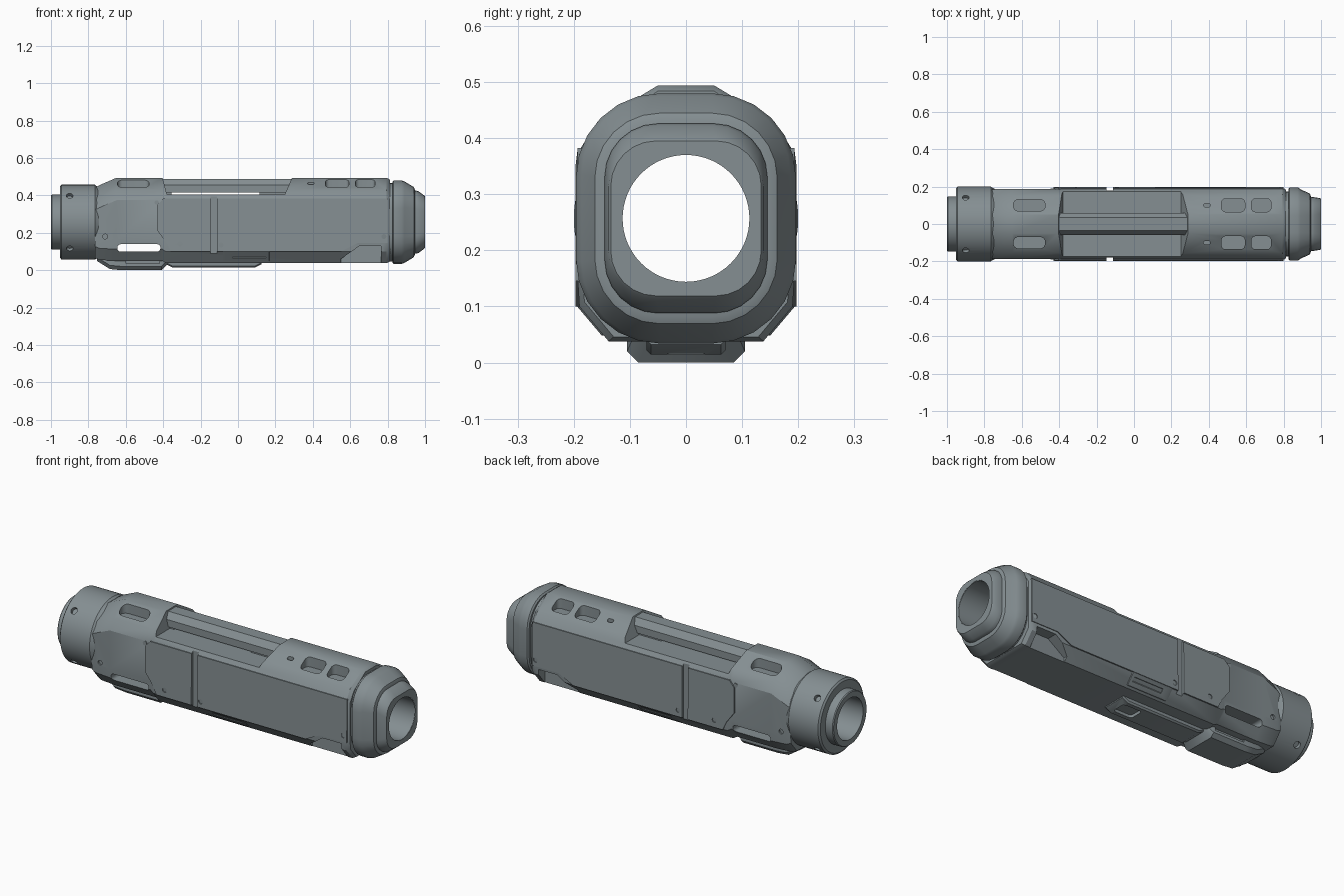
import bpy, bmesh, math

if "Cube" in bpy.data.objects:
    bpy.data.objects.remove(bpy.data.objects["Cube"])

CZ = 0.257  # bore axis height

# dark blue-grey metal
metal = bpy.data.materials.new('dark_metal')
metal.diffuse_color = (0.235, 0.275, 0.29, 1)
metal.use_nodes = True
metal.node_tree.nodes["Principled BSDF"].inputs["Base Color"].default_value = metal.diffuse_color


def loft(name, sections, axis='x'):
    """Skin a closed solid through sections (t, [(u, v), ...]) along an axis."""
    order = {'x': lambda t, u, v: (t, u, v), 'y': lambda t, u, v: (u, t, v),
             'z': lambda t, u, v: (u, v, t)}[axis]
    bm = bmesh.new()
    rings = [[bm.verts.new(order(t, u, v)) for u, v in pts] for t, pts in sections]
    for a, b in zip(rings, rings[1:]):
        n = len(a)
        for i in range(n):
            bm.faces.new((a[i], a[(i + 1) % n], b[(i + 1) % n], b[i]))
    bm.faces.new(rings[0])
    bm.faces.new(rings[-1])
    bmesh.ops.recalc_face_normals(bm, faces=bm.faces)
    me = bpy.data.meshes.new(name)
    bm.to_mesh(me)
    bm.free()
    me.materials.append(metal)
    ob = bpy.data.objects.new(name, me)
    bpy.context.collection.objects.link(ob)
    return ob


def prism(name, pts, a, b, axis):
    return loft(name, [(a, pts), (b, pts)], axis)


def circle(r, n=64, cu=0, cv=CZ):
    return [(cu + r * math.cos(2 * math.pi * i / n), cv + r * math.sin(2 * math.pi * i / n))
            for i in range(n)]


def rrect(cu, cv, w, h, r, n=6):
    pts = []
    for k, (su, sv) in enumerate([(1, 1), (-1, 1), (-1, -1), (1, -1)]):
        for i in range(n + 1):
            a = math.pi / 2 * (k + i / n)
            pts.append((cu + su * (w / 2 - r) + r * math.cos(a),
                        cv + sv * (h / 2 - r) + r * math.sin(a)))
    return pts


def mirrored(half):
    return half + [(-u, v) for u, v in reversed(half)]


def rect(u0, u1, v0, v1):
    return [(u0, v0), (u1, v0), (u1, v1), (u0, v1)]


def cut(ob, cutters):
    bpy.context.view_layer.objects.active = ob
    for c in cutters:
        m = ob.modifiers.new('cut', 'BOOLEAN')
        m.operation, m.solver, m.object = 'DIFFERENCE', 'EXACT', c
        bpy.ops.object.modifier_apply(modifier=m.name)
        bpy.data.objects.remove(c)


def bore(r=0.1155):
    return prism('bore_cutter', circle(r), -1.2, 1.2, 'x')


def body_profile(w, zt, zb, ft=0.05):
    return mirrored([(ft, zt), (w - .035, zt - .065), (w, zt - .12),
                     (w, zb + .112), (w - .003, zb + .062), (w - .055, zb)])


# main receiver body
body = loft('main_body', [
    (-.765, body_profile(.182, .44, .065)), (-.74, body_profile(.187, .455, .055)),
    (-.65, body_profile(.188, .494, .05)), (-.405, body_profile(.188, .494, .05)),
    (-.385, body_profile(.193, .494, .038)), (.795, body_profile(.193, .494, .038)),
    (.812, body_profile(.184, .484, .046))])
cutters = [bore()]
# open top channel with sloped ends
cutters.append(prism('channel_cutter', [(-.38, .405), (.25, .405), (.30, .52), (-.41, .52)],
                     -.3, .3, 'y'))
# lower through slot
cutters.append(prism('slot_cutter', rrect(-.53, .119, .23, .04, .018), -.3, .3, 'y'))
for s in (-1, 1):
    # shoulder windows
    for x, w, h, r in ((-.56, .17, .062, .028), (.53, .125, .07, .022),
                       (.68, .105, .07, .022), (.39, .035, .018, .008)):
        cutters.append(prism('window_cutter', rrect(x, s * .1, w, h, r), .43, .6, 'z'))
    # vertical groove
    cutters.append(prism('groove_cutter', rect(-.148, -.112, .06, .43), s * .18, s * .3, 'y'))
    # scoop at the lower front corner
    cutters.append(prism('scoop_cutter', [(.55, .02), (.55, .06), (.65, .13), (.765, .13), (.765, .02)],
                         s * .135, s * .3, 'y'))
    # screw recess on the rear section
    cutters.append(prism('screw_cutter', circle(.013, 16, -.71, .18), s * .178, s * .3, 'y'))
cut(body, cutters)

# raised side panels, with screws
rear_outline = [(-.43, .21), (-.43, .35), (-.40, .382), (-.148, .382), (-.148, .10),
                (-.36, .10), (-.385, .15)]
front_outline = [(-.112, .10), (-.112, .382), (.80, .382), (.80, .145), (.64, .145), (.55, .10)]
for s, side in ((-1, 'front'), (1, 'back')):
    for nm, outline, screws in (('rear_panel_', rear_outline, [(-.31, .14)]),
                                ('long_panel_', front_outline, [(-.09, .135), (.78, .18)])):
        p = prism(nm + side, outline, s * .15, s * .197, 'y')
        for v in p.data.vertices:  # chamfer the upper edge
            if v.co.z > .38 and abs(v.co.y) > .16:
                v.co.y = s * .193
        cut(p, [prism('screw_cutter', circle(.013, 16, x, z), s * .188, s * .3, 'y')
                for x, z in screws])
    # screw at the panel corner
    prism('corner_screw_' + side, circle(.012, 16, -.435, .362), s * .17, s * .191, 'y')
    # lower side lug with a recess
    small = [(s * y, z) for y, z in ((.185, .1), (.145, .055), (.10, .055), (.12, .1))]
    full = [(s * y, z) for y, z in ((.194, .1), (.15, .048), (.10, .048), (.12, .1))]
    lug = loft('side_lug_' + side, [(-.095, small), (-.07, full), (.165, full), (.175, small)])
    cut(lug, [prism('lug_cutter', rect(-.03, .15, .06, .085), s * .165, s * .3, 'y')])

# central top rail bridging the channel, on end supports
rail = mirrored([(.034, .488), (.06, .455), (.06, .416)])
prism('top_rail', rail, -.415, .305, 'x')
prism('rail_front_support', rect(-.05, .05, .395, .43), .115, .29, 'x')
prism('rail_rear_support', rect(-.05, .05, .395, .43), -.41, -.355, 'x')

# front collar and tapered muzzle nose
neck = prism('front_neck', rrect(0, CZ, .35, .42, .14), .79, .85, 'x')
collar = loft('front_collar', [
    (.825, rrect(0, CZ, .376, .43, .145)), (.832, rrect(0, CZ, .392, .446, .15)),
    (.875, rrect(0, CZ, .392, .446, .15)), (.89, rrect(0, CZ, .372, .436, .14)),
    (.94, rrect(0, CZ, .325, .375, .115)), (.945, rrect(0, CZ, .30, .35, .105))])
nose = loft('muzzle_nose', [
    (.90, rrect(0, CZ, .29, .338, .095)), (.95, rrect(0, CZ, .29, .338, .095)),
    (.965, rrect(0, CZ, .286, .33, .095)), (.995, rrect(0, CZ, .276, .286, .085)),
    (1.0, rrect(0, CZ, .268, .276, .08))])
for ob in (neck, collar, nose):
    cut(ob, [bore()])

# rear collar with four radial holes
rear = loft('rear_collar', [(-.952, circle(.19)), (-.944, circle(.2)), (-.765, circle(.2)),
                            (-.758, circle(.194)), (-.74, circle(.185))])
holes = []
for k in range(4):
    h = prism('hole_cutter', circle(.018, 20, -.9, 0), .18, .25, 'z')
    h.rotation_euler = (math.radians(45 + 90 * k), 0, 0)
    h.location = (0, 0, CZ)
    holes.append(h)
bpy.context.view_layer.update()
cut(rear, [bore()] + holes)

# inner barrel with wider rear end
barrel = loft('barrel', [(-1, circle(.143)), (-.995, circle(.147)), (-.93, circle(.147)),
                         (-.93, circle(.118)), (.999, circle(.118))])
cut(barrel, [bore(.113)])

# bottom foot and strip
foot = loft('bottom_foot', [(x, mirrored([(w, .075), (w, z + .02), (w - .02, z)]))
                            for x, w, z in ((-.755, .085, .05), (-.685, .105, .006), (-.62, .105, 0),
                                            (-.41, .105, 0), (-.365, .085, .045))])
cut(foot, [prism('foot_cutter', rect(-.6, -.42, .035, .05), s * .095, s * .2, 'y') for s in (-1, 1)])
strip = loft('bottom_strip', [(x, mirrored([(.07, .06), (.07, z + .008), (.062, z)]))
                              for x, z in ((-.38, .03), (-.35, .014), (.09, .014), (.125, .032))])
cut(strip, [prism('strip_cutter', rrect(.04, 0, .11, .08, .015), -.1, .03, 'z')])

# smooth shading with sharp edges
bpy.ops.object.select_all(action='DESELECT')
for ob in bpy.context.scene.objects:
    ob.select_set(True)
bpy.context.view_layer.objects.active = body
bpy.ops.object.shade_smooth_by_angle(angle=math.radians(32))
